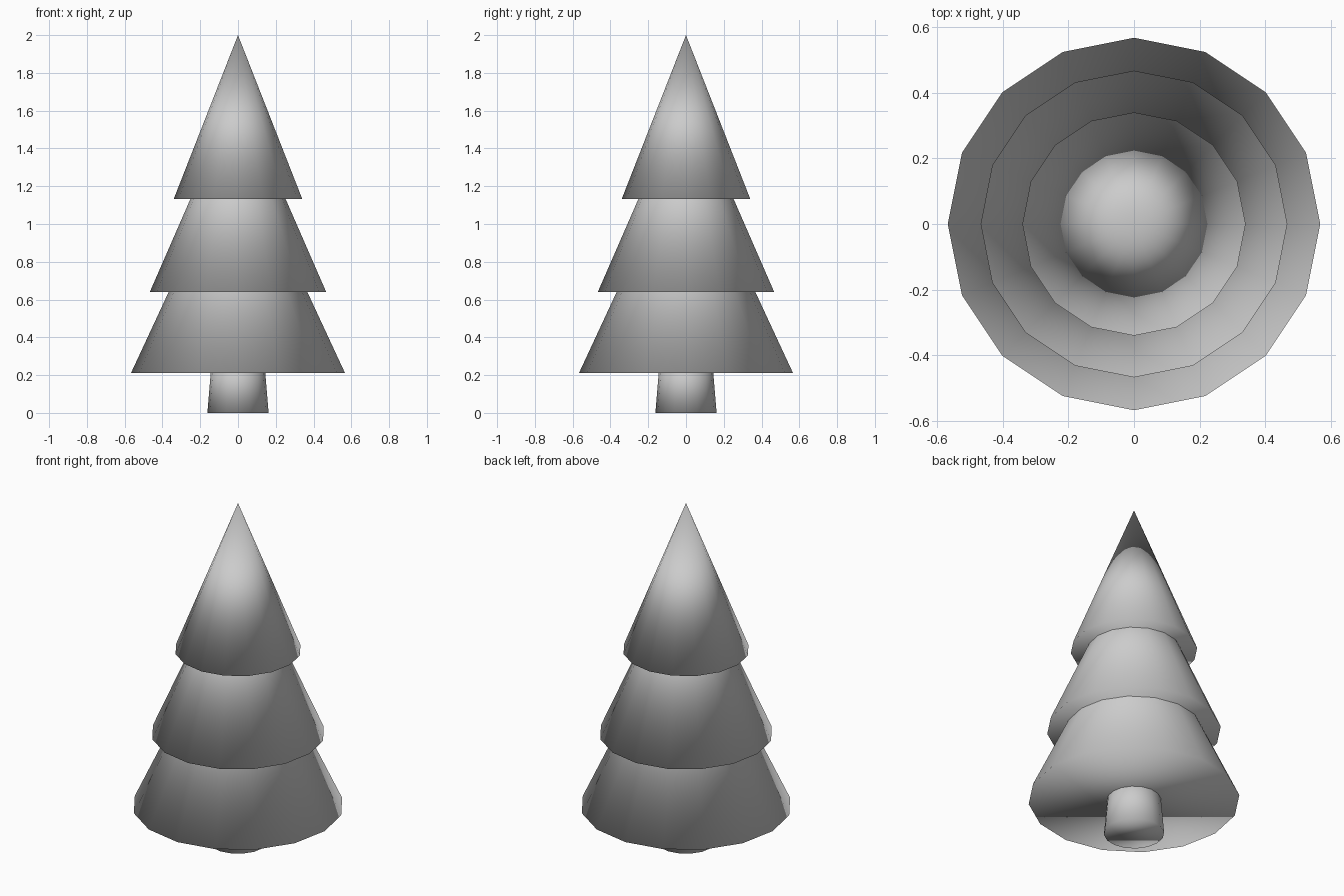
import bpy

if "Cube" in bpy.data.objects:
    bpy.data.objects.remove(bpy.data.objects["Cube"])

SIDES = 16


def cone(name, r_bottom, r_top, z_bottom, z_top):
    # Vertices of the ring lie on the x and y axes
    bpy.ops.mesh.primitive_cone_add(
        vertices=SIDES, radius1=r_bottom, radius2=r_top,
        depth=z_top - z_bottom, location=(0, 0, (z_bottom + z_top) / 2))
    obj = bpy.context.object
    obj.name = name
    bpy.ops.object.shade_smooth()
    return obj


# Slightly tapered trunk, its top hidden inside the lowest branches
cone("trunk", 0.162, 0.137, 0.0, 0.30)

# Three overlapping foliage cones: name, radius, base height, tip height
for name, radius, base, tip in (
    ("lower_branches", 0.567, 0.21, 1.43),
    ("middle_branches", 0.467, 0.64, 1.71),
    ("upper_branches", 0.34, 1.133, 2.0),
):
    cone(name, radius, 0.0, base, tip)
